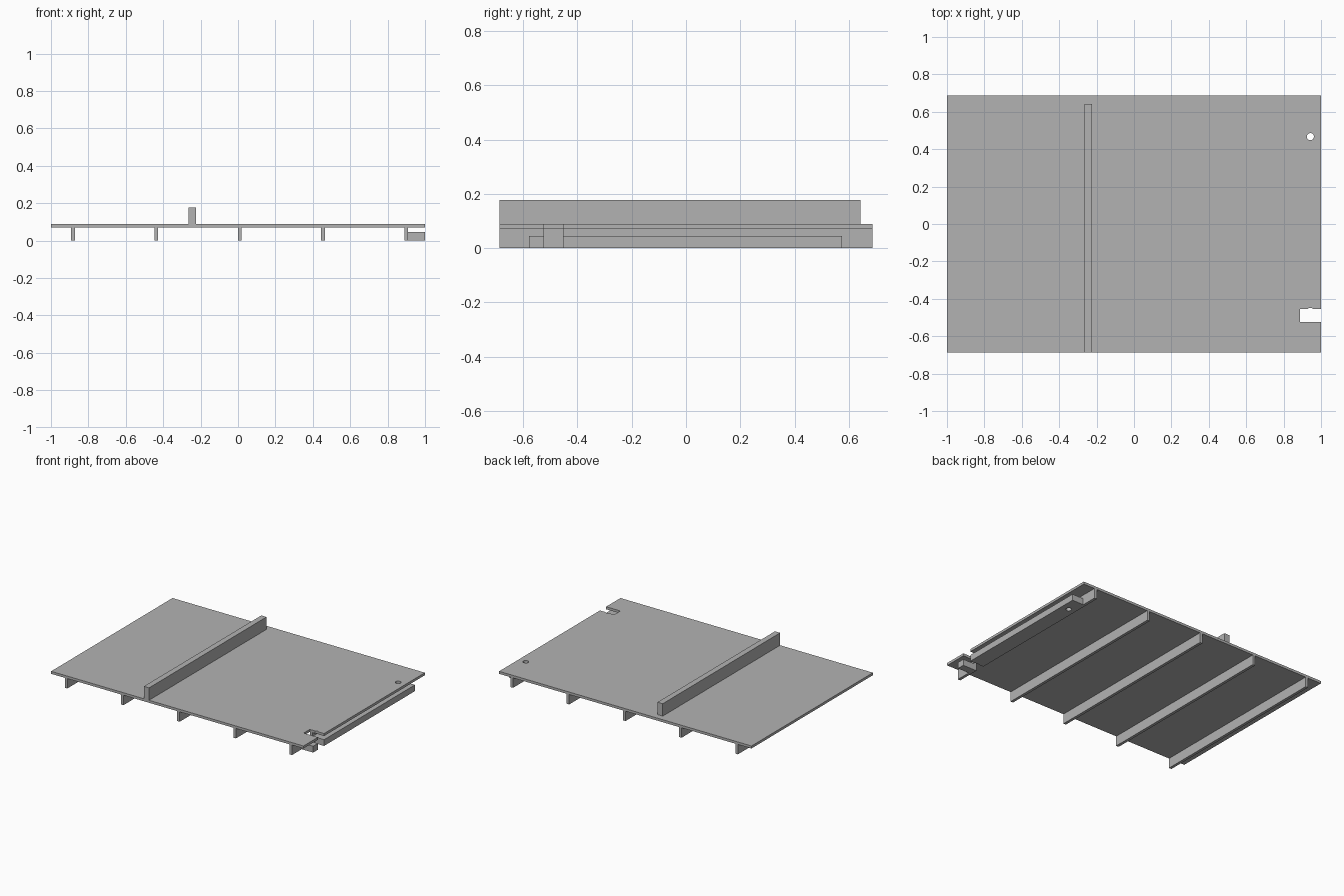
import bpy
import bmesh
from mathutils import Matrix, Vector

cube = bpy.data.objects.get("Cube")
if cube:
    bpy.data.objects.remove(cube, do_unlink=True)

grey = bpy.data.materials.new("plain_grey")
grey.use_nodes = True
colour = (0.45, 0.45, 0.45, 1)
grey.diffuse_color = colour
grey.node_tree.nodes["Principled BSDF"].inputs["Base Color"].default_value = colour


def add_object(name, bm):
    mesh = bpy.data.meshes.new(name)
    bm.to_mesh(mesh)
    bm.free()
    mesh.materials.append(grey)
    obj = bpy.data.objects.new(name, mesh)
    bpy.context.collection.objects.link(obj)
    return obj


def box(name, x, y, z):
    """Box from (min, max) pairs along each axis."""
    low, high = Vector((x[0], y[0], z[0])), Vector((x[1], y[1], z[1]))
    size = high - low
    bm = bmesh.new()
    bmesh.ops.create_cube(bm, size=1, matrix=Matrix.Translation((low + high) / 2)
                          @ Matrix.Diagonal((*size, 1)))
    return add_object(name, bm)


def peg(name, x, y, radius):
    bm = bmesh.new()
    bmesh.ops.create_cone(bm, cap_ends=True, segments=32, radius1=radius, radius2=radius,
                          depth=0.6, matrix=Matrix.Translation((x, y, 0)))
    return add_object(name, bm)


HALF = 0.687      # half depth of the deck
UNDER = 0.071     # underside of the deck
TOP = 0.089       # top of the deck

# Deck and the upright bar standing on it
deck = box("deck", (-1, 1), (-HALF, HALF), (UNDER, TOP))
box("upright_bar", (-0.265, -0.224), (-HALF, 0.642), (TOP, 0.178))

# Evenly spaced ribs under the deck
ribs = []
for i in range(5):
    x = -0.882 + 0.4455 * i
    ribs.append(box(f"rib_{i + 1}", (x - 0.01, x + 0.01), (-HALF, HALF), (0, UNDER)))

# Edge rail beside the last rib
rail = box("edge_rail", (0.91, 1), (-0.578, 0.574), (0, 0.045))

# Notch and pin holes cut through the left edge
cutters = [box("notch_cutter", (0.887, 1.1), (-0.524, -0.454), (-0.2, 0.3))]
for side, y in (("front", -0.467), ("back", 0.467)):
    cutters.append(peg(f"{side}_hole_cutter", 0.943, y, 0.019))

for part in (deck, ribs[-1], rail):
    for cutter in cutters:
        if part == ribs[-1] and cutter != cutters[0]:
            continue
        cut = part.modifiers.new(cutter.name, "BOOLEAN")
        cut.operation = "DIFFERENCE"
        cut.solver = "EXACT"
        cut.object = cutter

for cutter in cutters:
    cutter.hide_render = True
    cutter.display_type = "WIRE"
    cutter.hide_set(True)
